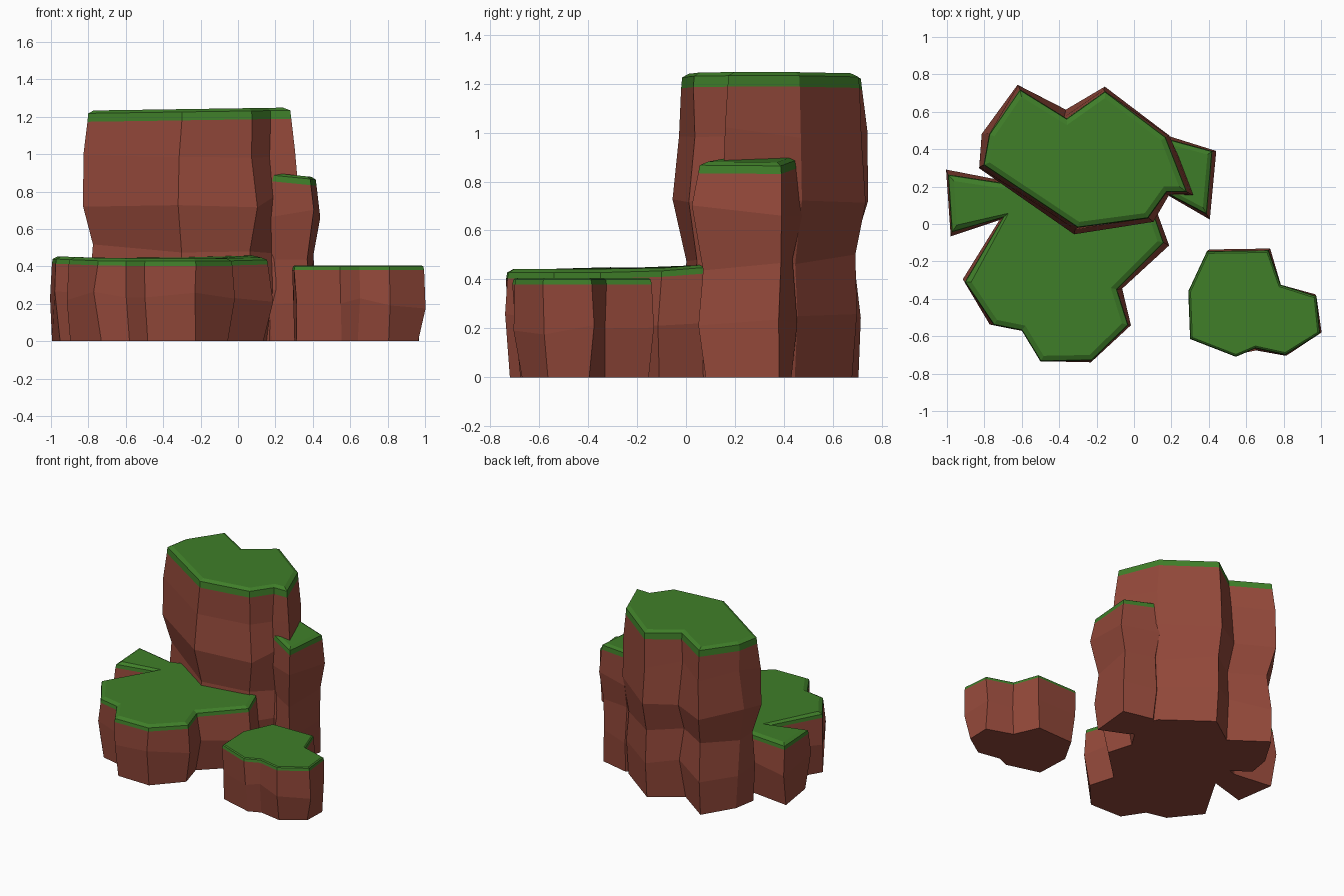
import bpy, bmesh, random
from mathutils import Vector

if "Cube" in bpy.data.objects:
    bpy.data.objects.remove(bpy.data.objects["Cube"])

random.seed(4)


def material(name, rgb):
    m = bpy.data.materials.new(name)
    m.diffuse_color = (*rgb, 1)
    m.use_nodes = True
    m.node_tree.nodes["Principled BSDF"].inputs["Base Color"].default_value = m.diffuse_color
    return m


ROCK = material("red_rock", (0.29, 0.065, 0.042))
GRASS = material("grass", (0.05, 0.21, 0.022))


def offset(outline, dist, jitter=0.0):
    """Push a counter-clockwise outline outward, with limited mitres."""
    pts = [Vector(p) for p in outline]
    out = []
    for i, p in enumerate(pts):
        a = (p - pts[i - 1]).normalized()
        b = (pts[(i + 1) % len(pts)] - p).normalized()
        n1, n2 = Vector((a.y, -a.x)), Vector((b.y, -b.x))
        n = (n1 + n2) / max(1 + n1.dot(n2), 0.6)
        q = p + n * dist
        out.append(q + Vector([random.uniform(-jitter, jitter) for _ in "xy"]))
    return out


def loft(name, rings, mat, cap_top=False, cap_bottom=False):
    """Skin stacked rings of 3D points into a flat-shaded object."""
    bm = bmesh.new()
    loops = [[bm.verts.new(p) for p in r] for r in rings]
    n = len(loops[0])
    for lo, hi in zip(loops, loops[1:]):
        for i in range(n):
            j = (i + 1) % n
            bm.faces.new((lo[i], lo[j], hi[j], hi[i]))
    if cap_bottom:
        bm.faces.new(loops[0][::-1])
    if cap_top:
        bm.faces.new(loops[-1])
    me = bpy.data.meshes.new(name)
    bm.to_mesh(me)
    bm.free()
    me.materials.append(mat)
    bpy.context.collection.objects.link(bpy.data.objects.new(name, me))


def cliff(name, outline, levels, height, band, bevel, jitter):
    """Rock column with a bevelled grass cap; height(x, y) gives the top."""
    rings = []
    for z, d in levels:
        rings.append([(p.x, p.y, z + (random.uniform(-.03, .03) if z else 0))
                      for p in offset(outline, d, jitter)])
    edge = [Vector(p) for p in outline]
    rim = [(p.x, p.y, height(*p) - band) for p in edge]
    loft(name + "_rock", rings + [rim], ROCK, cap_bottom=True)
    lip = [(p.x, p.y, height(*p) - bevel * 0.5) for p in offset(edge, -0.004)]
    top = [(p.x, p.y, height(*p)) for p in offset(edge, -bevel)]
    loft(name + "_grass", [rim, lip, top], GRASS, cap_top=True)


# Tall rear column
cliff("tall_cliff",
      [(-.30, -.02), (.075, .03), (.175, .17), (.285, .17), (.17, .465),
       (-.155, .71), (-.36, .565), (-.61, .72), (-.775, .48), (-.805, .315)],
      [(0, -.02), (.27, 0), (.49, -.02), (.74, .028), (1.0, .008)],
      lambda x, y: 1.245 + .015 * x, .06, .03, .014)

# Middle column on the right
cliff("middle_cliff",
      [(.16, .17), (.39, .05), (.42, .39), (.18, .455), (.05, .32)],
      [(0, -.015), (.22, .0), (.46, -.012), (.68, .01)],
      lambda x, y: .918 - .1 * x, .045, .025, .012)

# Low front ledge with a wing on the left
cliff("low_ledge",
      [(-.75, -.54), (-.60, -.57), (-.50, -.735), (-.225, -.73), (-.03, -.54),
       (-.09, -.35), (.16, -.10), (.105, .06), (0, .28), (-.40, .32),
       (-.70, .22), (-.995, .265), (-.975, -.045), (-.70, .035),
       (-.905, -.31)],
      [(0, -.012), (.24, .012)],
      lambda x, y: .443 + max(0, .12 * (x + y)) + max(0, -.04 * (x + .7)),
      .04, .03, .015)

# Separate small boulder
cliff("small_boulder",
      [(.30, -.615), (.545, -.71), (.65, -.665), (.81, -.70), (.995, -.585),
       (.975, -.385), (.785, -.325), (.72, -.14), (.39, -.145), (.29, -.36)],
      [(0, -.022), (.2, -.002)],
      lambda x, y: .405, .025, .012, .014)
